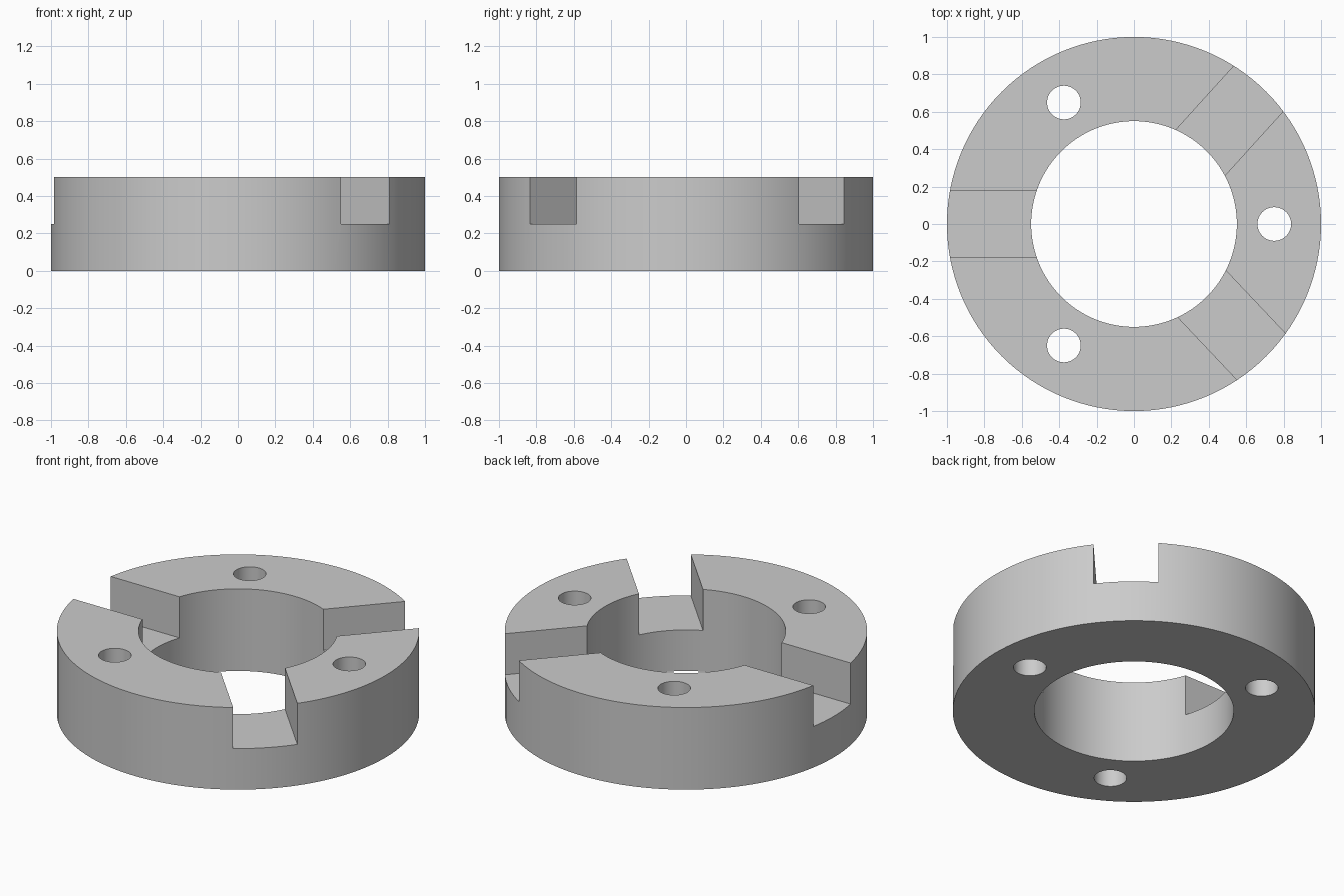
import bpy
from math import radians, cos, sin
from mathutils import Vector, Matrix

cube = bpy.data.objects.get("Cube")
if cube:
    bpy.data.objects.remove(cube, do_unlink=True)

OUTER, BORE, HEIGHT = 1.0, 0.55, 0.5
SLOT_FLOOR, SLOT_WIDTH = 0.25, 0.358
HOLE_RADIUS, HOLE_CIRCLE = 0.09, 0.75

grey = bpy.data.materials.new("plain grey")
grey.use_nodes = True
colour = (0.6, 0.6, 0.6, 1)
grey.diffuse_color = colour
grey.node_tree.nodes["Principled BSDF"].inputs["Base Color"].default_value = colour


def cylinder(name, radius, depth, x=0, y=0, sides=128):
    bpy.ops.mesh.primitive_cylinder_add(
        vertices=sides, radius=radius, depth=depth, location=(x, y, HEIGHT / 2))
    obj = bpy.context.object
    obj.name = name
    obj.data.materials.append(grey)
    return obj


def slot_cutter(angle, offset):
    # Radial box reaching from the open bore out past the rim
    bpy.ops.mesh.primitive_cube_add(size=1)
    obj = bpy.context.object
    obj.name = "slot_cutter"
    obj.data.transform(Matrix.Diagonal((1.2, SLOT_WIDTH, 0.5, 1)))
    obj.data.transform(Matrix.Translation((0.85, offset, SLOT_FLOOR + 0.25 + 0.0)))
    obj.rotation_euler.z = radians(angle)
    obj.data.materials.append(grey)
    return obj


def cut(target, cutter):
    mod = target.modifiers.new("cut", "BOOLEAN")
    mod.operation = "DIFFERENCE"
    mod.solver = "EXACT"
    mod.object = cutter
    bpy.context.view_layer.objects.active = target
    bpy.ops.object.modifier_apply(modifier=mod.name)
    bpy.data.objects.remove(cutter, do_unlink=True)


# Ring body with the central bore
ring = cylinder("slotted_ring", OUTER, HEIGHT)
cut(ring, cylinder("bore_cutter", BORE, HEIGHT * 2))

# Three through holes
for angle in (0, 120, 240):
    a = radians(angle)
    cut(ring, cylinder("hole_cutter", HOLE_RADIUS, HEIGHT * 2,
                       HOLE_CIRCLE * cos(a), HOLE_CIRCLE * sin(a), 48))

# Three half-depth slots across the top face
for angle, offset in ((47.8, -0.007), (180, -0.001), (-46.6, 0.007)):
    cut(ring, slot_cutter(angle, offset))

# Smooth round walls with crisp edges
bpy.ops.object.select_all(action="DESELECT")
ring.select_set(True)
bpy.context.view_layer.objects.active = ring
ring.data.transform(Matrix.Translation(Vector((0, 0, HEIGHT / 2))))
ring.location.z = 0
bpy.ops.object.shade_smooth_by_angle(angle=radians(30))
